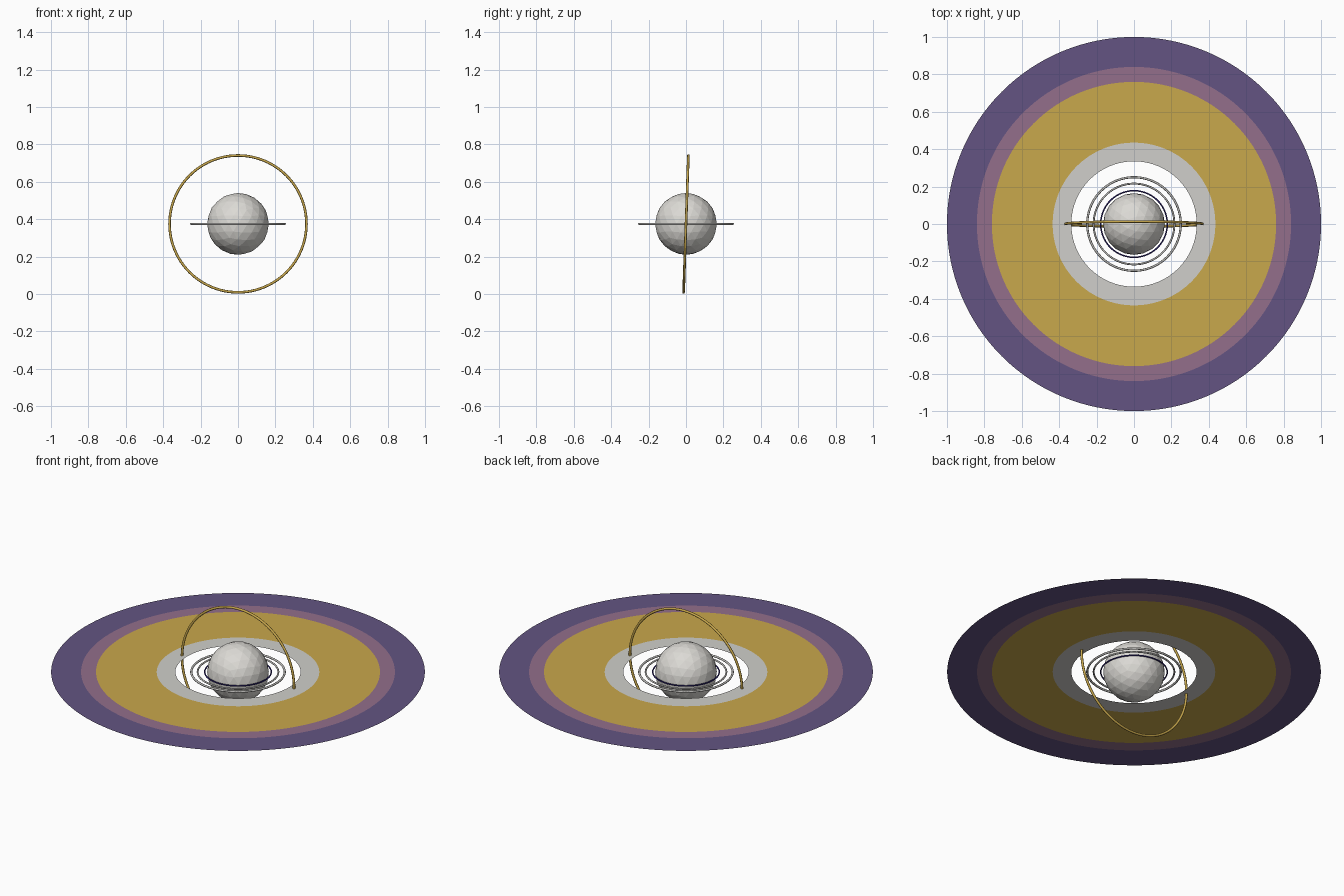
import bpy, bmesh, math

if "Cube" in bpy.data.objects:
    bpy.data.objects.remove(bpy.data.objects["Cube"])

CZ = 0.375  # height of the shared centre


def material(name, hex_code):
    def lin(v):
        v /= 255
        return v / 12.92 if v <= 0.04045 else ((v + 0.055) / 1.055) ** 2.4
    m = bpy.data.materials.new(name)
    m.diffuse_color = [lin(int(hex_code[i:i + 2], 16)) for i in (0, 2, 4)] + [1]
    m.use_nodes = True
    m.node_tree.nodes["Principled BSDF"].inputs["Base Color"].default_value = m.diffuse_color
    return m


pearl = material("pearl", "DCDAD5")
silver = material("silver", "BDBCB9")
pale_grey = material("pale_grey", "D0CFCB")
gold = material("gold", "C9A84C")
mauve = material("mauve", "936F8B")
purple = material("purple", "635482")
indigo = material("indigo", "2E2478")


def torus(name, major, minor, mat, tilt=0.0, segments=96, sides=8):
    bpy.ops.mesh.primitive_torus_add(
        major_radius=major, minor_radius=minor, major_segments=segments,
        minor_segments=sides, location=(0, 0, CZ), rotation=(tilt, 0, 0))
    ob = bpy.context.object
    ob.name = name
    ob.data.materials.append(mat)
    bpy.ops.object.shade_smooth()
    return ob


# faceted central globe
bpy.ops.mesh.primitive_ico_sphere_add(subdivisions=3, radius=0.165, location=(0, 0, CZ))
globe = bpy.context.object
globe.name = "globe"
globe.data.materials.append(pearl)

# thin equatorial rings
torus("equator_band", 0.178, 0.004, indigo)
torus("inner_ring", 0.216, 0.005, silver)
torus("outer_ring", 0.25, 0.006, silver)

# upright gold hoop, leaning slightly back
torus("upright_hoop", 0.366, 0.007, gold, tilt=math.radians(88))

# paper-thin disc in concentric colour bands
radii = [0.335, 0.435, 0.76, 0.84, 1.0]
N = 128
bm = bmesh.new()
loops = [[bm.verts.new((r * math.cos(2 * math.pi * i / N), r * math.sin(2 * math.pi * i / N), 0))
          for i in range(N)] for r in radii]
for band, (a, b) in enumerate(zip(loops, loops[1:])):
    for i in range(N):
        j = (i + 1) % N
        bm.faces.new((a[i], b[i], b[j], a[j])).material_index = band
mesh = bpy.data.meshes.new("banded_disc")
bm.to_mesh(mesh)
bm.free()
for m in (pale_grey, gold, mauve, purple):
    mesh.materials.append(m)
disc = bpy.data.objects.new("banded_disc", mesh)
disc.location.z = CZ
bpy.context.collection.objects.link(disc)
